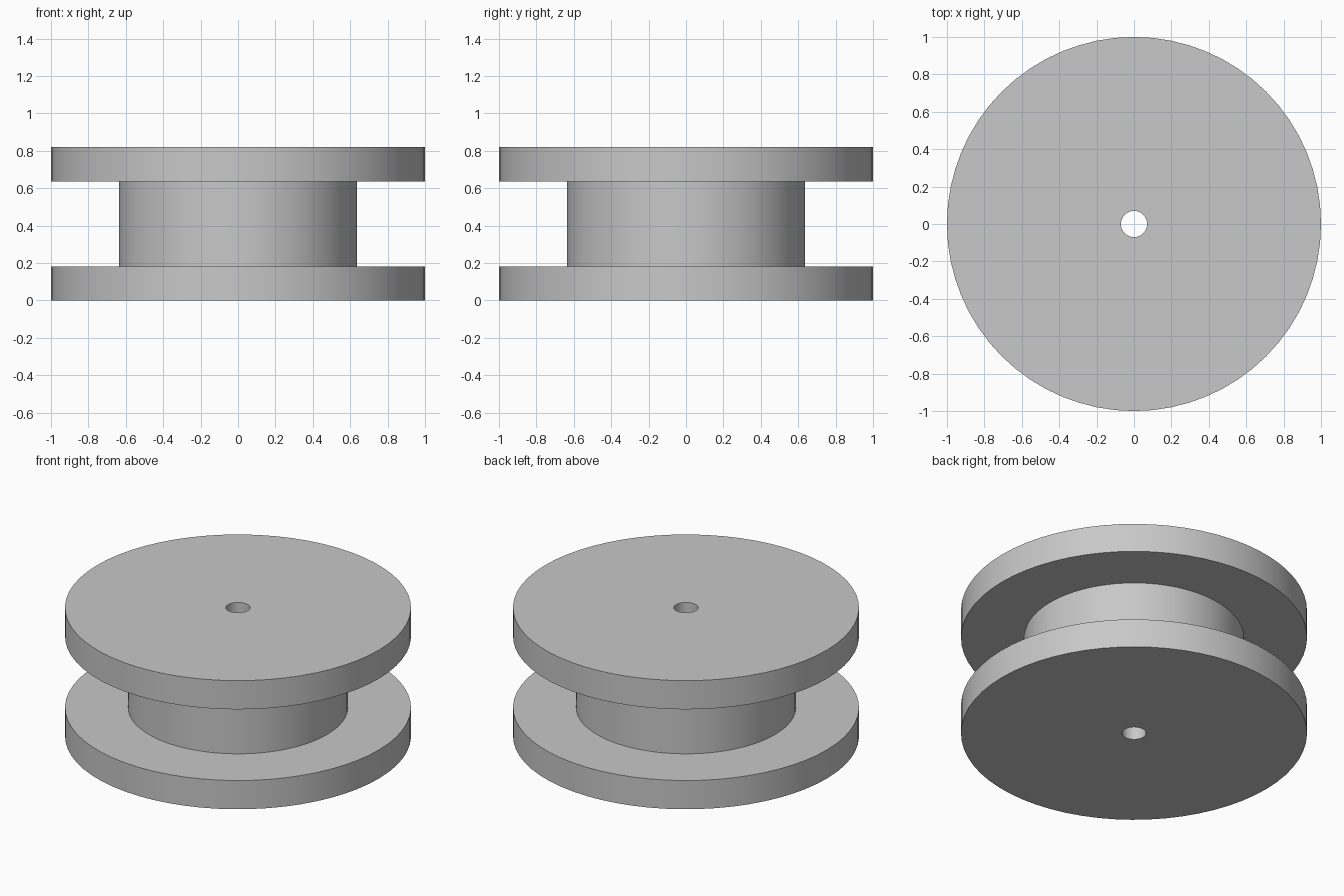
import bpy
import bmesh
from math import cos, sin, tau, radians

cube = bpy.data.objects.get("Cube")
if cube:
    bpy.data.objects.remove(cube, do_unlink=True)

SEGMENTS = 64
HEIGHT = 0.82
FLANGE = 0.183       # flange thickness
RIM, HUB, BORE = 1.0, 0.635, 0.07

# Plain grey material
grey = bpy.data.materials.new("light grey")
grey.use_nodes = True
colour = (0.58, 0.58, 0.58, 1)
grey.diffuse_color = colour
grey.node_tree.nodes["Principled BSDF"].inputs["Base Color"].default_value = colour


def lathe(name, profile):
    """Revolve a closed (radius, height) profile around z."""
    bm = bmesh.new()
    rings = []
    for r, z in profile:
        rings.append([bm.verts.new((r * cos(tau * i / SEGMENTS),
                                    r * sin(tau * i / SEGMENTS), z))
                      for i in range(SEGMENTS)])
    for a, b in zip(rings, rings[1:] + rings[:1]):
        for i in range(SEGMENTS):
            j = (i + 1) % SEGMENTS
            bm.faces.new((a[i], a[j], b[j], b[i]))
    bmesh.ops.recalc_face_normals(bm, faces=bm.faces)
    mesh = bpy.data.meshes.new(name)
    bm.to_mesh(mesh)
    bm.free()
    mesh.materials.append(grey)
    obj = bpy.data.objects.new(name, mesh)
    bpy.context.collection.objects.link(obj)
    return obj


# Spool: two flanges, a hub and a through bore in one turned profile
spool = lathe("spool", [
    (BORE, 0), (RIM, 0), (RIM, FLANGE), (HUB, FLANGE),
    (HUB, HEIGHT - FLANGE), (RIM, HEIGHT - FLANGE), (RIM, HEIGHT), (BORE, HEIGHT),
])

bpy.ops.object.select_all(action='DESELECT')
spool.select_set(True)
bpy.context.view_layer.objects.active = spool
bpy.ops.object.shade_smooth_by_angle(angle=radians(30))
